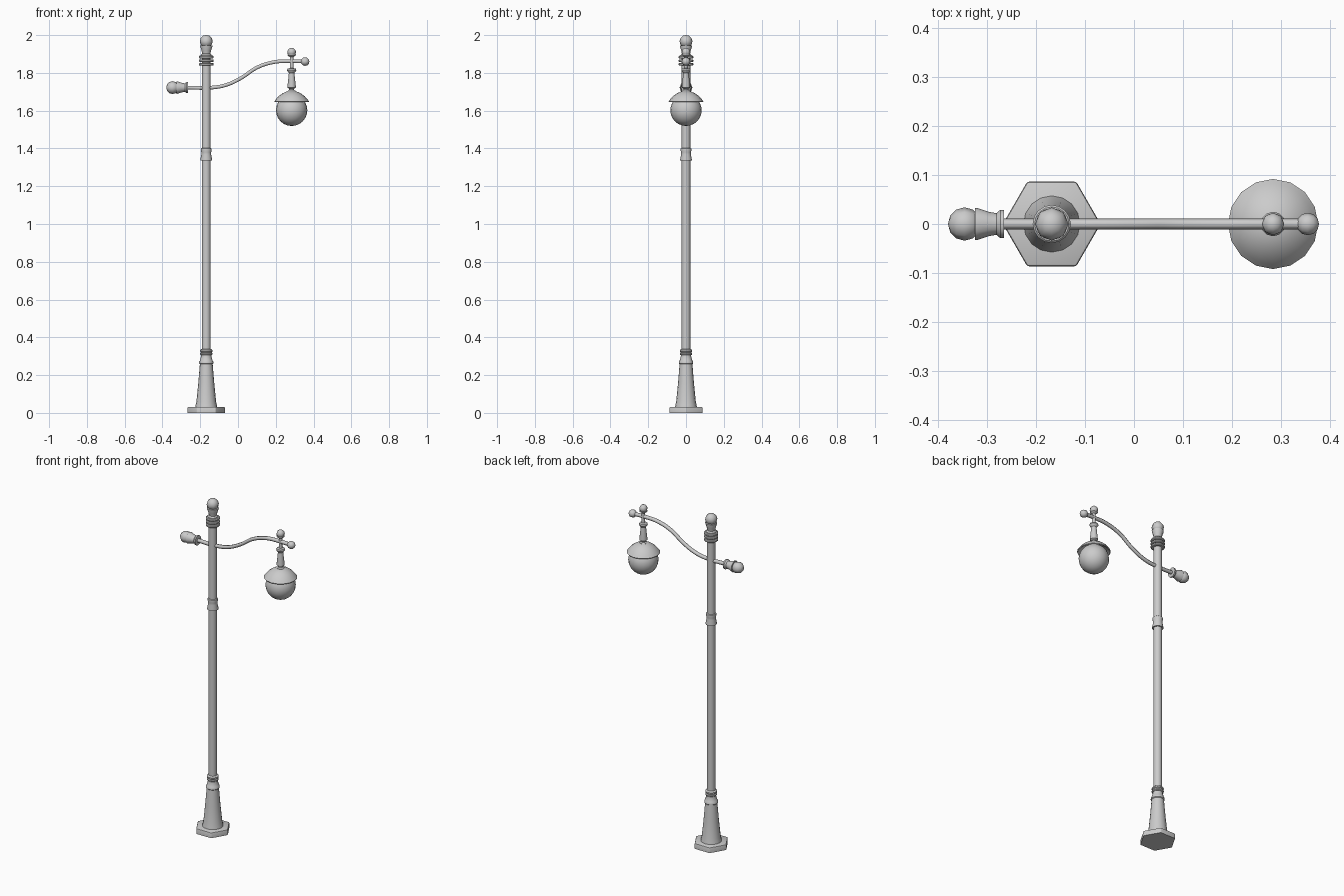
import bpy, bmesh, math
from mathutils import Matrix, Vector

if "Cube" in bpy.data.objects:
    bpy.data.objects.remove(bpy.data.objects["Cube"])

PX, LX = -0.168, 0.284   # pole and lamp axes


def finish(name, bm, angle=40):
    bmesh.ops.remove_doubles(bm, verts=bm.verts, dist=1e-5)
    bmesh.ops.recalc_face_normals(bm, faces=bm.faces)
    me = bpy.data.meshes.new(name)
    bm.to_mesh(me)
    bm.free()
    ob = bpy.data.objects.new(name, me)
    bpy.context.collection.objects.link(ob)
    bpy.ops.object.select_all(action='DESELECT')
    ob.select_set(True)
    bpy.context.view_layer.objects.active = ob
    bpy.ops.object.shade_smooth_by_angle(angle=math.radians(angle))
    return ob


def lathe(name, profile, sides, origin, axis=(0, 0, 1), angle=40):
    """Revolve (radius, height) points around an axis through origin."""
    bm = bmesh.new()
    vs = [bm.verts.new((r, 0, h)) for r, h in profile]
    es = [bm.edges.new(p) for p in zip(vs, vs[1:])]
    bmesh.ops.spin(bm, geom=vs + es, cent=(0, 0, 0), axis=(0, 0, 1),
                   angle=math.tau, steps=sides, use_merge=True)
    rot = Vector((0, 0, 1)).rotation_difference(Vector(axis)).to_matrix().to_4x4()
    bm.transform(Matrix.Translation(origin) @ rot)
    return finish(name, bm, angle)


def ball(name, r, centre, seg=8, rings=6, axis=(0, 0, 1)):
    pts = [(r * math.sin(math.pi * i / rings), -r * math.cos(math.pi * i / rings))
           for i in range(rings + 1)]
    pts[0], pts[-1] = (0, -r), (0, r)
    return lathe(name, pts, seg, centre, axis, 65)


def ring(r, z0, z1, b=0.004):
    return [(r - b, z0), (r, z0 + b), (r, z1 - b), (r - b, z1)]


# Hexagonal foot with rounded edges
bm = bmesh.new()
bmesh.ops.create_cone(bm, cap_ends=True, segments=6, radius1=0.1, radius2=0.1, depth=0.032)
bmesh.ops.rotate(bm, verts=bm.verts, matrix=Matrix.Rotation(math.pi / 6, 3, 'Z'))
if max(v.co.x for v in bm.verts) < 0.095:
    bmesh.ops.rotate(bm, verts=bm.verts, matrix=Matrix.Rotation(math.pi / 6, 3, 'Z'))
bmesh.ops.translate(bm, verts=bm.verts, vec=(PX, 0, 0.016))
edges = [e for e in bm.edges if any(v.co.z > 0.02 for v in e.verts)]
bmesh.ops.bevel(bm, geom=edges, offset=0.005, segments=2, profile=0.5, affect='EDGES')
finish("foot", bm, 30)

# Tapered pedestal and its rings
lathe("pedestal", [(0, 0.03), (0.058, 0.03), (0.056, 0.042), (0.052, 0.06), (0.042, 0.16),
                   (0.034, 0.258), (0.038, 0.262), (0.038, 0.27), (0.034, 0.276),
                   (0.027, 0.3), (0.027, 0.306)] + ring(0.033, 0.306, 0.319)
      + ring(0.033, 0.321, 0.336) + [(0.024, 0.338)], 16, (PX, 0, 0))

# Pole shaft with mid collar
lathe("pole", [(0.023, 0.3), (0.023, 1.336), (0.031, 1.336), (0.031, 1.342), (0.026, 1.368),
               (0.026, 1.38), (0.029, 1.392), (0.028, 1.399), (0.023, 1.402),
               (0.023, 1.895), (0, 1.895)], 16, (PX, 0, 0))

# Stacked rings at the pole top
for i in range(3):
    z = 1.838 + i * 0.019
    lathe("top_ring_%d" % (i + 1), [(0.02, z)] + ring(0.039, z, z + 0.015) + [(0.02, z + 0.015)],
          16, (PX, 0, 0))

# Matching cup-and-ball finials: pole top and arm tail
CUP = [(0, 0), (0.029, 0), (0.029, 0.008), (0.022, 0.016), (0.025, 0.032),
       (0.033, 0.056), (0.033, 0.06), (0, 0.06)]
for name, start, axis in [("pole_finial", Vector((PX, 0, 1.886)), Vector((0, 0, 1))),
                          ("tail_finial", Vector((-0.265, 0, 1.722)), Vector((-1, 0, 0)))]:
    lathe(name + "_cup", CUP, 12, start, axis)
    ball(name + "_ball", 0.034, start + axis * 0.081, 8, 6, axis)

# Swan-neck arm
cu = bpy.data.curves.new("arm", 'CURVE')
cu.dimensions = '3D'
cu.bevel_depth = 0.011
cu.bevel_resolution = 1
cu.resolution_u = 5
cu.use_fill_caps = True
path = [(-0.27, 1.722), (-0.14, 1.722), (-0.06, 1.737), (0.02, 1.775), (0.1, 1.828),
        (0.19, 1.857), (0.27, 1.862), (0.355, 1.86)]
sp = cu.splines.new('BEZIER')
sp.bezier_points.add(len(path) - 1)
for p, (x, z) in zip(sp.bezier_points, path):
    p.co = (x, 0, z)
    p.handle_left_type = p.handle_right_type = 'AUTO'
sp.use_smooth = True
bpy.context.collection.objects.link(bpy.data.objects.new("arm", cu))
ball("arm_tip_ball", 0.023, (0.355, 0, 1.86), 8, 6, (1, 0, 0))

# Hanger above and below the arm
ball("hanger_ball", 0.023, (LX, 0, 1.91))
lathe("hanger", [(0, 1.9), (0.022, 1.898), (0.022, 1.893), (0.01, 1.884), (0.01, 1.825),
                 (0.022, 1.822), (0.025, 1.815), (0.022, 1.808), (0.015, 1.8),
                 (0.016, 1.785), (0.022, 1.73), (0.022, 1.722), (0.013, 1.716),
                 (0.013, 1.71), (0.02, 1.705), (0.022, 1.69)], 12, (LX, 0, 0))

# Domed shade, thin and open underneath
lathe("shade", [(0, 1.704), (0.022, 1.703), (0.048, 1.692), (0.07, 1.676), (0.083, 1.661),
                (0.092, 1.649), (0.089, 1.645), (0.074, 1.655), (0.05, 1.675), (0, 1.69)],
      16, (LX, 0, 0))

# Glass globe
ball("globe", 0.083, (LX, 0, 1.602), 20, 12)
